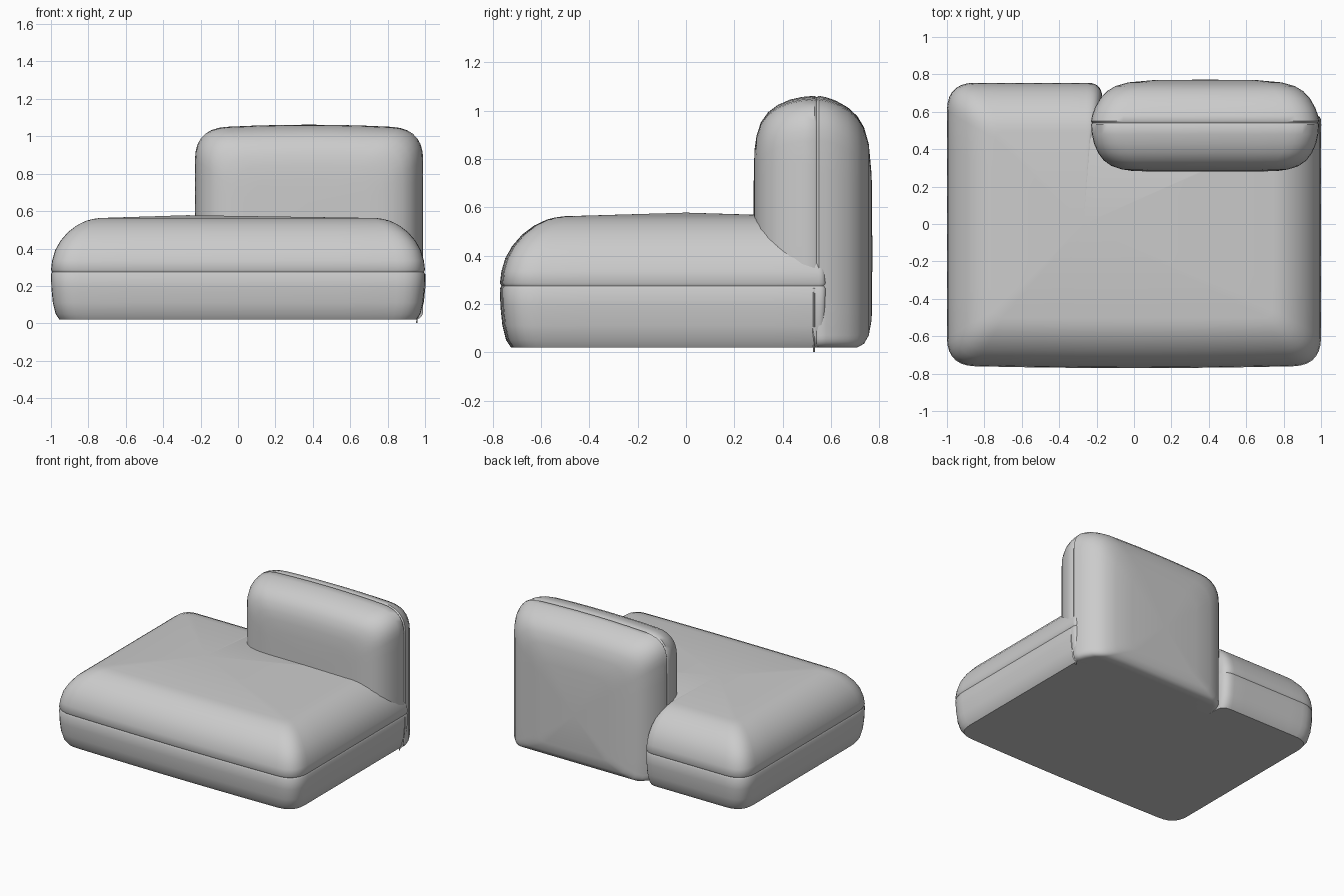
import bpy, bmesh, math
from mathutils import Vector

if "Cube" in bpy.data.objects:
    bpy.data.objects.remove(bpy.data.objects["Cube"])


def rounded(corners, arc=7, straight=6):
    """Closed 2D outline from (x, y, radius) corners, evenly sampled."""
    pts, n = [], len(corners)
    sets = []
    for i in range(n):
        p = Vector(corners[i][:2])
        r = corners[i][2]
        a = p + (Vector(corners[i - 1][:2]) - p).normalized() * r
        b = p + (Vector(corners[(i + 1) % n][:2]) - p).normalized() * r
        sets.append([a * (1 - t) ** 2 + p * 2 * t * (1 - t) + b * t * t
                     for t in [k / arc for k in range(arc + 1)]])
    for i in range(n):
        pts += sets[i]
        end = sets[(i + 1) % n][0]
        pts += [sets[i][-1].lerp(end, k / straight) for k in range(1, straight)]
    return pts


def loft(name, rings, start, end):
    """Skin a stack of rings and close both ends with fans."""
    bm = bmesh.new()
    loops = [[bm.verts.new(p) for p in ring] for ring in rings]
    n = len(loops[0])
    for a, b in zip(loops, loops[1:]):
        for i in range(n):
            j = (i + 1) % n
            bm.faces.new((a[i], a[j], b[j], b[i]))
    for loop, tip in ((loops[0], start), (loops[-1], end)):
        c = bm.verts.new(tip)
        for i in range(n):
            bm.faces.new((loop[i], loop[(i + 1) % n], c))
    bmesh.ops.recalc_face_normals(bm, faces=bm.faces)
    me = bpy.data.meshes.new(name)
    bm.to_mesh(me)
    bm.free()
    ob = bpy.data.objects.new(name, me)
    bpy.context.collection.objects.link(ob)
    bpy.context.view_layer.objects.active = ob
    ob.select_set(True)
    bpy.ops.object.shade_smooth_by_angle(angle=math.radians(45))
    ob.select_set(False)
    return ob


# Seat: L-shaped cushion, notched at the rear right for the backrest
def seat_ring(d, z):
    k = 1 - 0.7 * d / 0.26
    nx, ny = -0.17 - 0.25 * d, 0.58 - 0.5 * d
    outline = rounded([
        (-1 + d, -0.757 + d, 0.15 * k), (1 - d, -0.757 + d, 0.15 * k),
        (1 - d, ny, 0.03 * k), (nx, ny, 0.01 * k),
        (nx, 0.755 - d, 0.08 * k), (-1 + d, 0.755 - d, 0.15 * k)])
    ring = []
    for x, y in outline:
        if y < 0:
            y *= 1 + 0.018 * (1 - x * x)
        ring.append((x, y, z))
    return ring


seat_profile = [(0.045, 0.02), (0.025, 0.05), (0.01, 0.11), (0.002, 0.19),
                (0, 0.264), (0.006, 0.275), (0, 0.286), (0.006, 0.335),
                (0.022, 0.39), (0.05, 0.44), (0.09, 0.487), (0.14, 0.525),
                (0.19, 0.549), (0.225, 0.558), (0.26, 0.563)]
loft("seat", [seat_ring(d, z) for d, z in seat_profile],
     (-0.27, 0, 0.02), (-0.27, 0, 0.578))


# Backrest: upright cushion, reaching the floor only behind the seat
def back_ring(y, d):
    k = 1 - 0.4 * d / 0.35
    low = 0.02 if y > 0.52 else 0.3
    low += 0.5 * max(0, d - 0.1)
    outline = rounded([
        (-0.23 + d, low, 0.05), (0.99 - d, low, 0.05),
        (0.99 - d, 1.062 - d, 0.17 * k), (-0.23 + d, 1.062 - d, 0.17 * k)])
    ring = []
    for x, z in outline:
        if z > 0.5:
            z -= 0.022 * ((x - 0.38) / 0.61) ** 2 * (z - 0.5) / 0.56
        ring.append((x, y, z))
    return ring


back_profile = [(0.769, 0.33), (0.757, 0.2), (0.737, 0.13), (0.71, 0.085),
                (0.67, 0.048), (0.62, 0.02), (0.58, 0.006), (0.55, 0),
                (0.541, 0.006), (0.532, 0), (0.48, 0.005), (0.43, 0.016),
                (0.38, 0.038), (0.34, 0.068), (0.31, 0.11), (0.292, 0.165),
                (0.284, 0.22), (0.281, 0.3)]
loft("backrest", [back_ring(y, d) for y, d in back_profile],
     (0.38, 0.772, 0.4), (0.38, 0.28, 0.65))

# Side seam: fine piping where the seat meets the backrest
cu = bpy.data.curves.new("side_seam", 'CURVE')
cu.dimensions = '3D'
cu.bevel_depth = 0.004
cu.bevel_resolution = 1
path = [(0.955, 0.53, 0.002), (0.958, 0.53, 0.025), (0.99, 0.53, 0.11),
        (0.998, 0.53, 0.19), (0.998, 0.53, 0.265)]
sp = cu.splines.new('POLY')
sp.points.add(len(path) - 1)
for p, co in zip(sp.points, path):
    p.co = (*co, 1)
bpy.context.collection.objects.link(bpy.data.objects.new("side_seam", cu))
